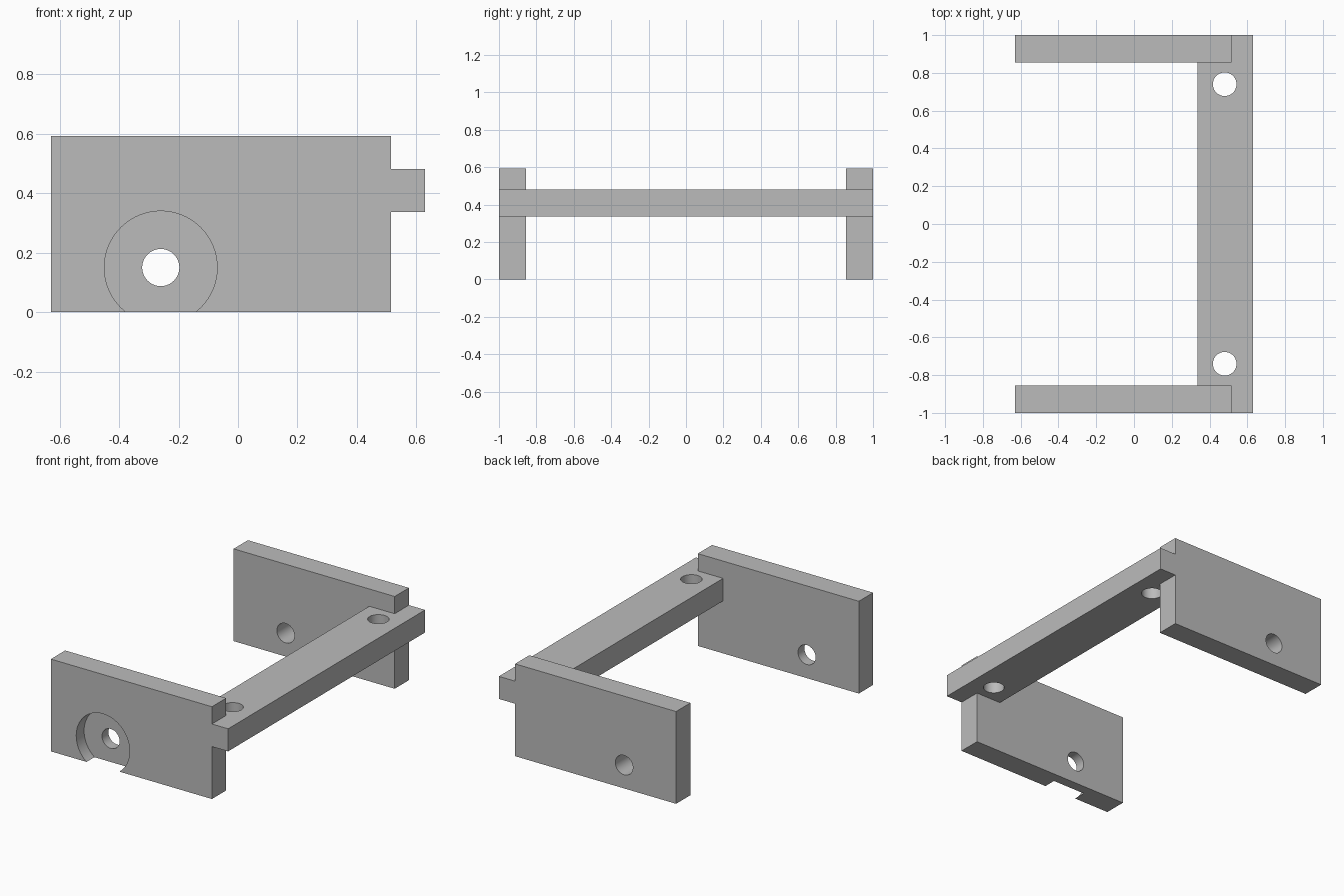
import bpy
from math import radians

if "Cube" in bpy.data.objects:
    bpy.data.objects.remove(bpy.data.objects["Cube"])

grey = bpy.data.materials.new("plain_grey")
grey.use_nodes = True
COLOUR = (0.5, 0.5, 0.5, 1)
grey.diffuse_color = COLOUR
grey.node_tree.nodes["Principled BSDF"].inputs["Base Color"].default_value = COLOUR


def box(name, low, high):
    """Axis-aligned block between two corners."""
    centre = [(a + b) / 2 for a, b in zip(low, high)]
    bpy.ops.mesh.primitive_cube_add(size=1, location=centre)
    obj = bpy.context.object
    obj.name = name
    obj.scale = [b - a for a, b in zip(low, high)]
    bpy.ops.object.transform_apply(location=True, rotation=False, scale=True)
    obj.data.materials.append(grey)
    return obj


def combine(target, other, operation):
    """Apply a boolean and discard the second body."""
    mod = target.modifiers.new(operation.lower(), "BOOLEAN")
    mod.operation = operation
    mod.solver = "EXACT"
    mod.object = other
    bpy.context.view_layer.objects.active = target
    bpy.ops.object.modifier_apply(modifier=mod.name)
    bpy.data.objects.remove(other)


def drill(target, centre, radius, depth, along_y=False):
    """Cut a round hole along z, or along y."""
    bpy.ops.mesh.primitive_cylinder_add(
        vertices=64, radius=radius, depth=depth, location=centre,
        rotation=(radians(90) if along_y else 0, 0, 0))
    cutter = bpy.context.object
    cutter.name = "hole_cutter"
    cutter.hide_render = True
    cutter.data.materials.append(grey)
    combine(target, cutter, "DIFFERENCE")


LEFT, END, RIGHT = -0.63, 0.515, 0.63
TOP, THICK = 0.593, 0.145
HOLE = 0.0625
PIVOT_X, PIVOT_Z = -0.26, 0.15

# Crossbar joining the two side plates, flush with their outer faces
frame = box("bracket_frame", (0.335, -1, 0.337), (RIGHT, 1, 0.482))

# Front and back plates
combine(frame, box("front_plate", (LEFT, -1, 0), (END, THICK - 1, TOP)), "UNION")
combine(frame, box("back_plate", (LEFT, 1 - THICK, 0), (END, 1, TOP)), "UNION")

# Pivot holes and crossbar mounting holes
for side in (-1, 1):
    drill(frame, (PIVOT_X, side * (1 - THICK / 2), PIVOT_Z), HOLE, 0.3, True)
    drill(frame, (0.48, side * 0.74, 0.41), HOLE, 0.3)

# Round recess in the outer face of the front plate, open at the bottom edge
drill(frame, (PIVOT_X, -1, PIVOT_Z), 0.19, 0.16, True)

# Smooth hole walls, sharp block edges
bpy.ops.object.select_all(action="DESELECT")
frame.select_set(True)
bpy.context.view_layer.objects.active = frame
bpy.ops.object.shade_smooth_by_angle(angle=radians(30))
